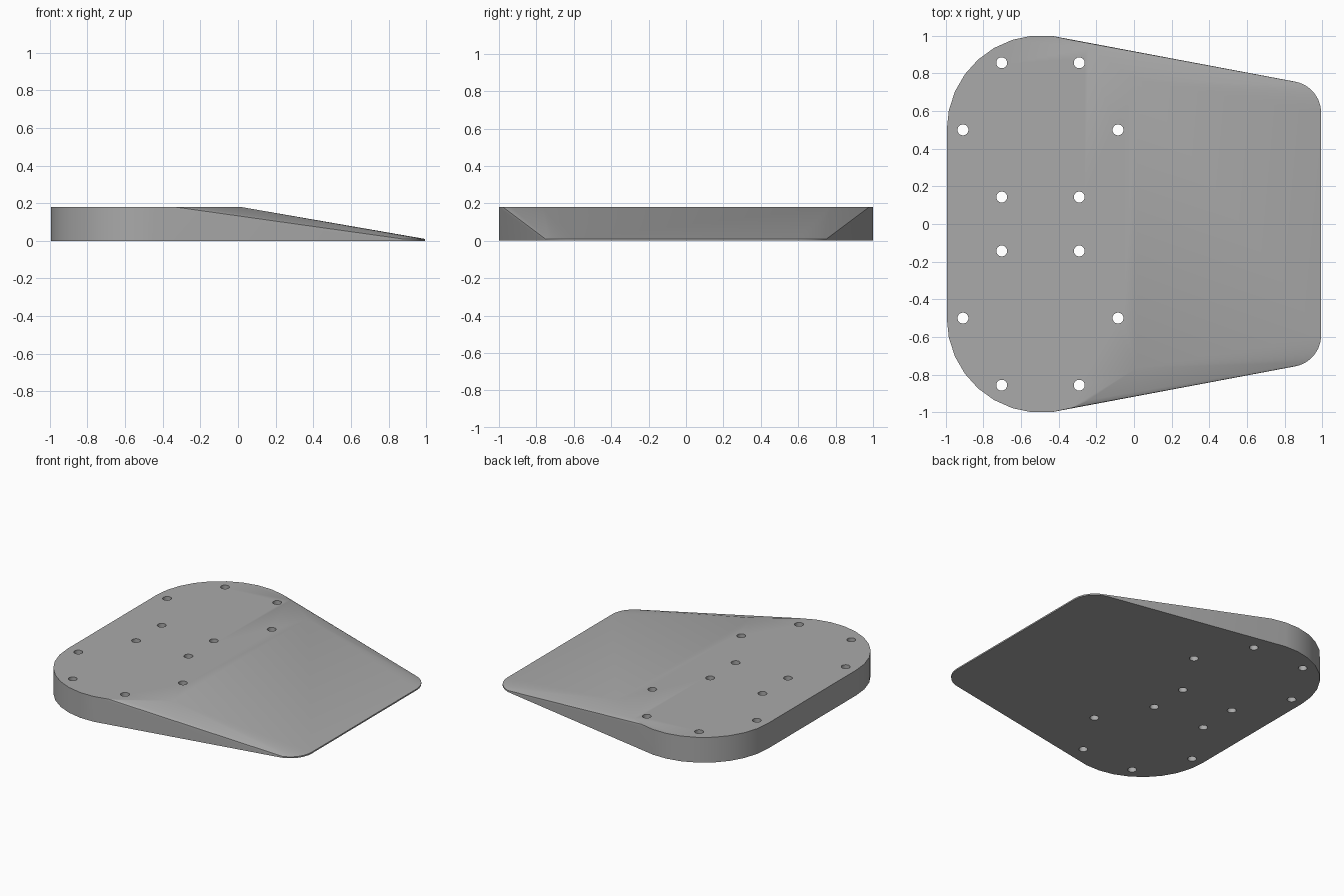
import bpy, bmesh
from math import cos, sin, pi, radians

cube = bpy.data.objects.get("Cube")
if cube:
    bpy.data.objects.remove(cube, do_unlink=True)

HEIGHT, LIP = 0.18, 0.01        # thick end, thin leading edge
LOBE_X, LOBE_Y, LOBE_R = -0.492, 0.5, 0.503
RING_R, HOLE_R = 0.412, 0.029   # bolt circle and bolt holes


def disc(x, y, r, h, n):
    """Bottom and top rim points of an upright disc."""
    return [(x + r * cos(2 * pi * i / n), y + r * sin(2 * pi * i / n), z)
            for i in range(n) for z in (0, h)]


def make_object(name, bm):
    mesh = bpy.data.meshes.new(name)
    bm.to_mesh(mesh)
    bm.free()
    obj = bpy.data.objects.new(name, mesh)
    bpy.context.collection.objects.link(obj)
    return obj


grey = bpy.data.materials.new("plain grey")
grey.use_nodes = True
colour = (0.40, 0.40, 0.40, 1)
grey.diffuse_color = colour
grey.node_tree.nodes["Principled BSDF"].inputs["Base Color"].default_value = colour

# Wedge plate: hull around two thick lobes, the ridge ends and two thin corners
bm = bmesh.new()
for side in (-1, 1):
    points = disc(LOBE_X, side * LOBE_Y, LOBE_R, HEIGHT, 30)
    points += disc(0.825, side * 0.59, 0.17, LIP, 30)
    points.append((0.015, side * 0.765, HEIGHT))
    for p in points:
        bm.verts.new(p)
hull = bmesh.ops.convex_hull(bm, input=bm.verts[:])
loose = {v for v in hull["geom_interior"] + hull["geom_unused"]
         if isinstance(v, bmesh.types.BMVert)}
bmesh.ops.delete(bm, geom=list(loose), context='VERTS')
bmesh.ops.dissolve_limit(bm, angle_limit=radians(0.2), verts=bm.verts[:], edges=bm.edges[:])
bmesh.ops.recalc_face_normals(bm, faces=bm.faces[:])
plate = make_object("wedge_plate", bm)
plate.data.materials.append(grey)

# Bolt holes: a ring of six through each lobe
bm = bmesh.new()
for side in (-1, 1):
    for i in range(6):
        a = i * pi / 3
        made = bmesh.ops.create_cone(bm, cap_ends=True, segments=24, radius1=HOLE_R,
                                     radius2=HOLE_R, depth=1)
        bmesh.ops.translate(bm, verts=made["verts"], vec=(
            LOBE_X - 0.005 + RING_R * cos(a), side * LOBE_Y + RING_R * sin(a), 0))
cutter = make_object("hole_cutter", bm)
cutter.data.materials.append(grey)
cutter.hide_render = True

holes = plate.modifiers.new("bolt holes", 'BOOLEAN')
holes.operation = 'DIFFERENCE'
holes.solver = 'EXACT'
holes.object = cutter
bpy.ops.object.select_all(action='DESELECT')
plate.select_set(True)
bpy.context.view_layer.objects.active = plate
bpy.ops.object.modifier_apply(modifier=holes.name)
bpy.data.objects.remove(cutter, do_unlink=True)
bpy.ops.object.shade_smooth_by_angle(angle=radians(30))
